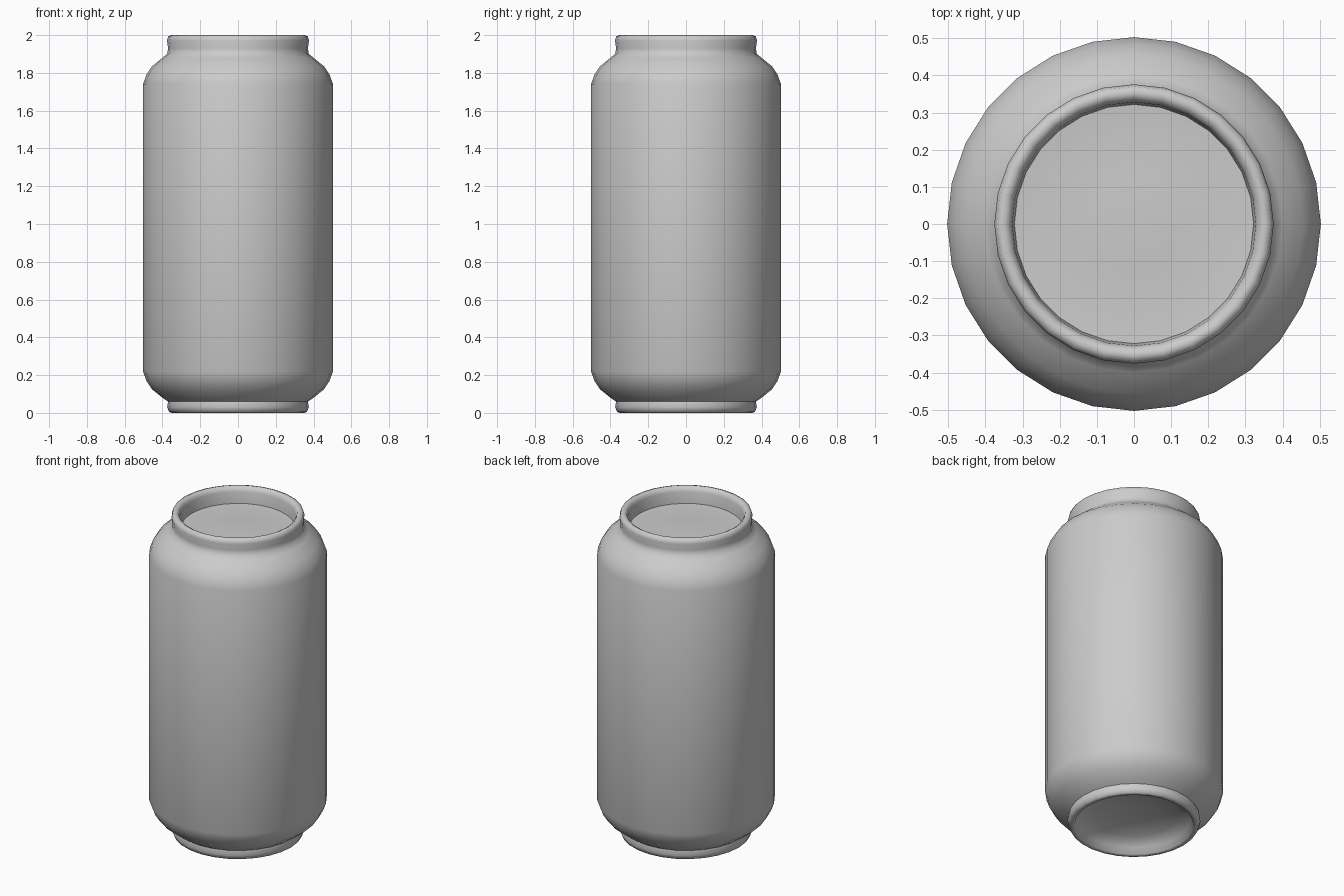
import bpy
import bmesh
import math

SIDES = 28

cube = bpy.data.objects.get("Cube")
if cube:
    bpy.data.objects.remove(cube, do_unlink=True)

# Bare metal colour
metal = bpy.data.materials.new("plain grey metal")
metal.use_nodes = True
colour = (0.6, 0.6, 0.6, 1)
metal.diffuse_color = colour
metal.node_tree.nodes["Principled BSDF"].inputs["Base Color"].default_value = colour


def lathe(name, profile, angle=60):
    """Spin (radius, height) points around z; a zero radius closes the end."""
    bm = bmesh.new()
    verts = [bm.verts.new((r, 0, z)) for r, z in profile]
    edges = [bm.edges.new(pair) for pair in zip(verts, verts[1:])]
    bmesh.ops.spin(bm, geom=verts + edges, cent=(0, 0, 0), axis=(0, 0, 1),
                   angle=math.tau, steps=SIDES)
    bmesh.ops.remove_doubles(bm, verts=bm.verts[:], dist=0.0005)
    bmesh.ops.recalc_face_normals(bm, faces=bm.faces[:])
    mesh = bpy.data.meshes.new(name)
    bm.to_mesh(mesh)
    bm.free()
    mesh.materials.append(metal)
    obj = bpy.data.objects.new(name, mesh)
    bpy.context.collection.objects.link(obj)
    bpy.ops.object.select_all(action="DESELECT")
    obj.select_set(True)
    bpy.context.view_layer.objects.active = obj
    bpy.ops.object.shade_smooth_by_angle(angle=math.radians(angle))
    return obj


# One continuous shell: domed underside, foot, body, shoulder, rim, sunken lid
underside = [(0, 0.11), (0.14, 0.10), (0.25, 0.075), (0.32, 0.04)]
foot = [(0.335, 0.005), (0.35, 0), (0.365, 0.005), (0.375, 0.03), (0.37, 0.06)]
body = [(0.4, 0.08), (0.455, 0.125), (0.485, 0.17), (0.503, 0.22),
        (0.503, 1.74), (0.485, 1.79), (0.455, 1.835), (0.4, 1.88)]
rim = [(0.375, 1.9), (0.37, 1.93), (0.376, 1.97), (0.37, 1.993),
       (0.352, 2), (0.335, 1.99), (0.328, 1.97)]
lid = [(0.322, 1.9), (0.25, 1.895), (0.12, 1.9), (0, 1.905)]
lathe("can_shell", underside + foot + body + rim + lid)
